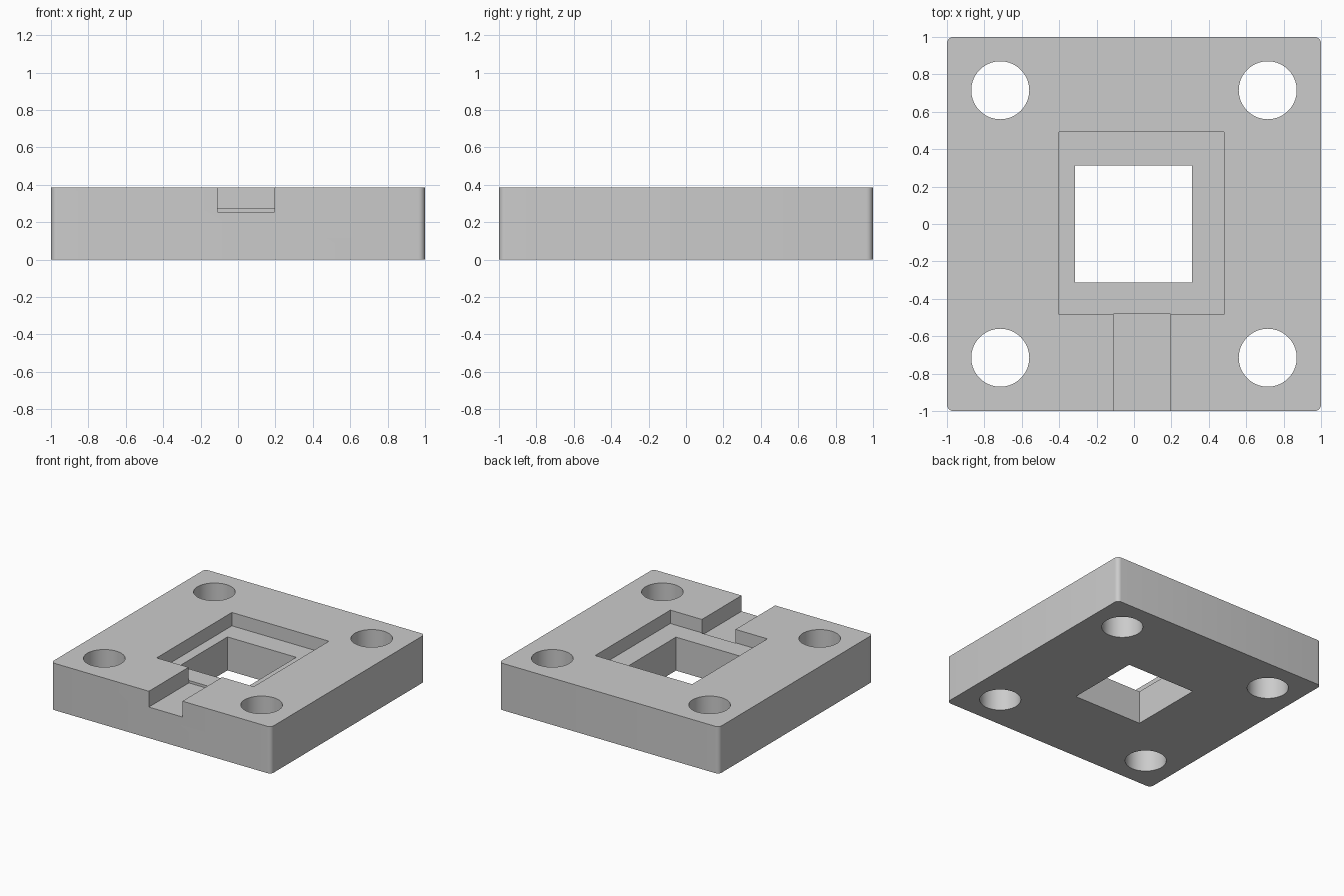
import bpy, math

cube = bpy.data.objects.get("Cube")
if cube:
    bpy.data.objects.remove(cube, do_unlink=True)

HEIGHT = 0.385
TOP = HEIGHT + 0.1   # cutters overshoot the top face


def box(name, x, y, z):
    """Box from (min, max) ranges."""
    bpy.ops.mesh.primitive_cube_add(size=1, location=[sum(r) / 2 for r in (x, y, z)])
    ob = bpy.context.object
    ob.name = name
    ob.scale = [r[1] - r[0] for r in (x, y, z)]
    bpy.ops.object.transform_apply(location=True, rotation=False, scale=True)
    return ob


# Plain grey finish
grey = bpy.data.materials.new("plain_grey")
grey.use_nodes = True
colour = (0.6, 0.6, 0.6, 1)
grey.diffuse_color = colour
grey.node_tree.nodes["Principled BSDF"].inputs["Base Color"].default_value = colour

# Square plate with rounded vertical corners
plate = box("mounting_plate", (-1, 1), (-1, 1), (0, HEIGHT))
plate.data.materials.append(grey)
weights = plate.data.attributes.new("bevel_weight_edge", 'FLOAT', 'EDGE')
for edge in plate.data.edges:
    a, b = (plate.data.vertices[i].co for i in edge.vertices)
    weights.data[edge.index].value = 1.0 if abs(a.z - b.z) > 0.1 else 0.0
bevel = plate.modifiers.new("rounded_corners", 'BEVEL')
bevel.limit_method = 'WEIGHT'
bevel.width = 0.035
bevel.segments = 6

# Central window, offset recess and front channel
cutters = [
    box("window_cutter", (-0.315, 0.31), (-0.312, 0.313), (-0.1, TOP)),
    box("recess_cutter", (-0.4, 0.482), (-0.485, 0.492), (0.275, TOP)),
    box("channel_cutter", (-0.11, 0.195), (-1.1, -0.48), (0.255, TOP)),
]

# Corner bolt holes
for sx in (-1, 1):
    for sy in (-1, 1):
        bpy.ops.mesh.primitive_cylinder_add(
            vertices=64, radius=0.155, depth=1, location=(sx * 0.715, sy * 0.715, 0.2))
        bpy.context.object.name = "bolt_hole_cutter"
        cutters.append(bpy.context.object)

# Cut the openings and bake the result
for cutter in cutters:
    cut = plate.modifiers.new(cutter.name, 'BOOLEAN')
    cut.operation = 'DIFFERENCE'
    cut.solver = 'EXACT'
    cut.object = cutter
    cutter.hide_render = True

bpy.ops.object.select_all(action='DESELECT')
plate.select_set(True)
bpy.context.view_layer.objects.active = plate
for mod in list(plate.modifiers):
    bpy.ops.object.modifier_apply(modifier=mod.name)
for cutter in cutters:
    bpy.data.objects.remove(cutter, do_unlink=True)

bpy.ops.object.shade_smooth_by_angle(angle=math.radians(30))
